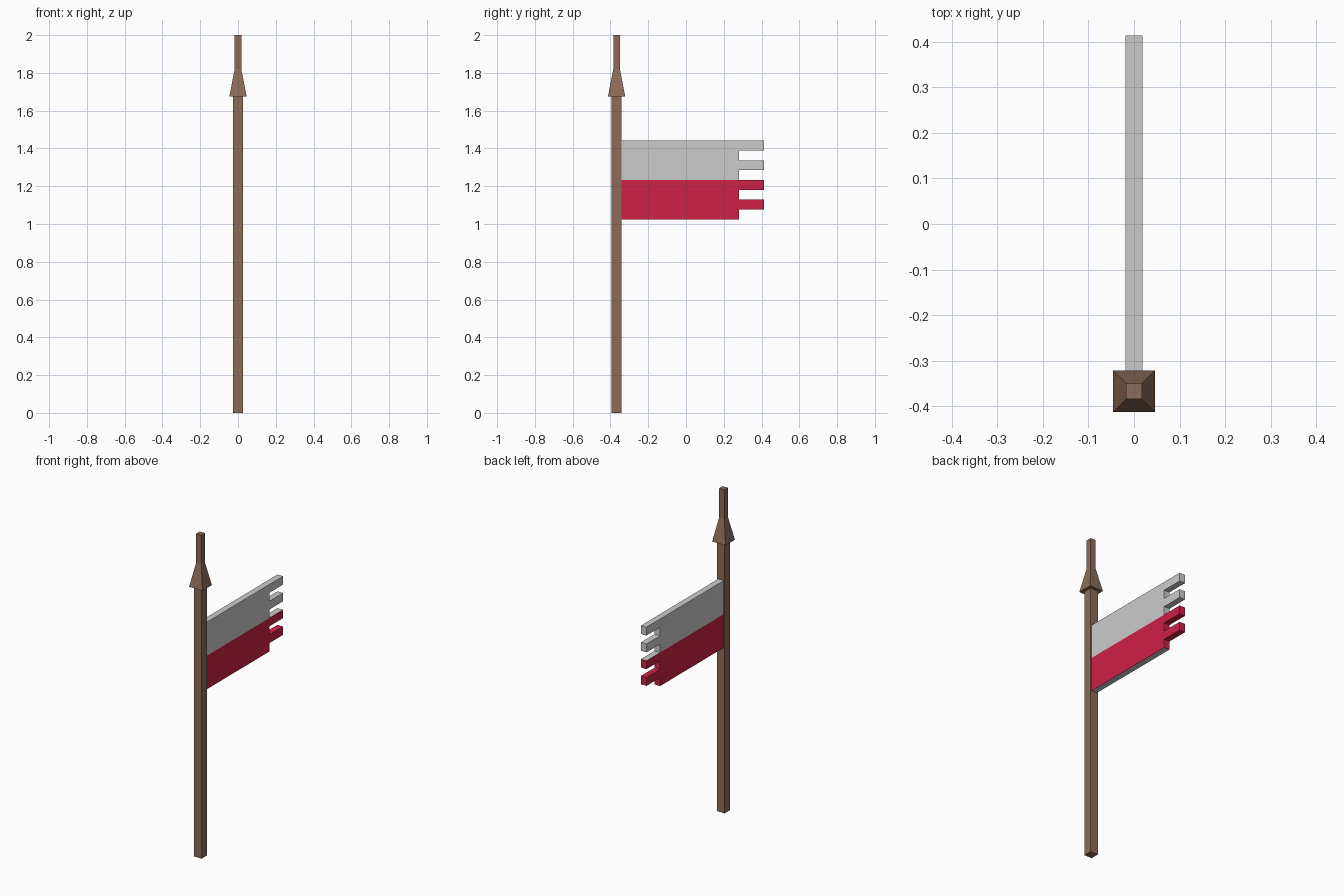
import bpy, bmesh

if "Cube" in bpy.data.objects:
    bpy.data.objects.remove(bpy.data.objects["Cube"])

POLE_Y = -0.3675


def material(name, rgb):
    m = bpy.data.materials.new(name)
    m.diffuse_color = (*rgb, 1)
    m.use_nodes = True
    m.node_tree.nodes["Principled BSDF"].inputs["Base Color"].default_value = m.diffuse_color
    return m


def finish(bm, name, mats):
    bmesh.ops.recalc_face_normals(bm, faces=bm.faces)
    me = bpy.data.meshes.new(name)
    bm.to_mesh(me)
    bm.free()
    for m in mats:
        me.materials.append(m)
    ob = bpy.data.objects.new(name, me)
    bpy.context.collection.objects.link(ob)
    return ob


def square_loft(name, sections, mat):
    """Square tower through (z, half width) sections, capped at both ends."""
    bm = bmesh.new()
    rings = [[bm.verts.new((sx * h, POLE_Y + sy * h, z))
              for sx, sy in ((-1, -1), (1, -1), (1, 1), (-1, 1))]
             for z, h in sections]
    for a, b in zip(rings, rings[1:]):
        for i in range(4):
            j = (i + 1) % 4
            bm.faces.new((a[i], a[j], b[j], b[i]))
    bm.faces.new(rings[0])
    bm.faces.new(rings[-1])
    return finish(bm, name, [mat])


wood = material("wood", (0.27, 0.15, 0.10))
red = material("red_cloth", (0.62, 0.015, 0.06))
grey = material("grey_cloth", (0.8, 0.8, 0.8))

# Pole with flared spear head and narrow tip
square_loft("pole", [(0, 0.026), (1.674, 0.026), (1.674, 0.046),
                     (1.82, 0.0175), (2.0, 0.0175)], wood)

# Flag: two stripes, each with two square tongues on the free edge
Y0, Y1, Y2 = -0.345, 0.281, 0.414
TOP, STEP, HALF = 1.441, 0.052, 0.019
SPLIT = TOP - 4 * STEP

bm = bmesh.new()
for top in (TOP, SPLIT):
    z = [top - i * STEP for i in range(5)]
    outline = [(Y0, z[4]), (Y0, z[0]), (Y1, z[0]), (Y2, z[0]), (Y2, z[1]),
               (Y1, z[1]), (Y1, z[2]), (Y2, z[2]), (Y2, z[3]), (Y1, z[3]),
               (Y1, z[4])]
    bm.faces.new([bm.verts.new((-HALF, y, zz)) for y, zz in outline])
bmesh.ops.remove_doubles(bm, verts=bm.verts, dist=1e-4)
ext = bmesh.ops.extrude_face_region(bm, geom=bm.faces[:], use_keep_orig=True)
bmesh.ops.translate(bm, vec=(2 * HALF, 0, 0),
                    verts=[v for v in ext["geom"] if isinstance(v, bmesh.types.BMVert)])

# Lower stripe is red, apart from its grey underside and top ledge
bottom = TOP - 8 * STEP
for f in bm.faces:
    f.material_index = int(bottom + 0.001 < f.calc_center_median().z < SPLIT - 0.001)
finish(bm, "flag", [grey, red])
